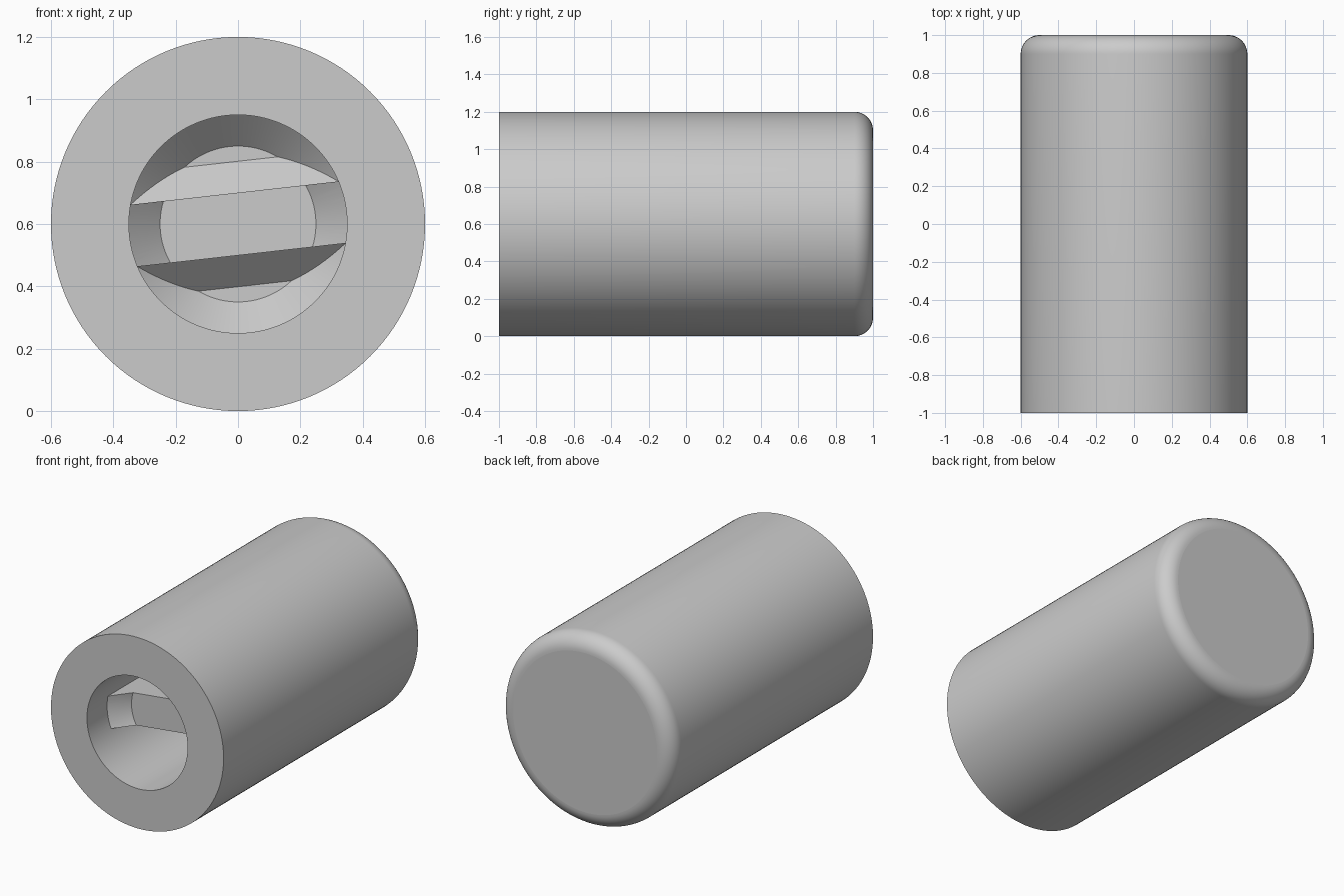
import bpy
import bmesh
import math
from mathutils import Matrix, Vector

cube = bpy.data.objects.get("Cube")
if cube:
    bpy.data.objects.remove(cube, do_unlink=True)

RADIUS, HOLE, CHAMFER, FRONT, BACK = 0.6, 0.35, 0.1, -1.0, 1.0
FLOOR = 0.0                      # y of the bottom of the deep hole
BAR_FRONT = FRONT + 0.2          # y of the bar's front
TILT = math.radians(6.4)
SEGMENTS = 128

grey = bpy.data.materials.new("light_grey")
grey.use_nodes = True
grey.diffuse_color = (0.6, 0.6, 0.6, 1)
grey.node_tree.nodes["Principled BSDF"].inputs["Base Color"].default_value = grey.diffuse_color


def finish(name, bm):
    bmesh.ops.recalc_face_normals(bm, faces=bm.faces)
    mesh = bpy.data.meshes.new(name)
    bm.to_mesh(mesh)
    bm.free()
    mesh.materials.append(grey)
    obj = bpy.data.objects.new(name, mesh)
    bpy.context.collection.objects.link(obj)
    return obj


def revolve(name, profile):
    """Turn (radius, y) points about the long axis and cap both ends."""
    bm = bmesh.new()
    rings = []
    for r, y in profile:
        angles = [2 * math.pi * i / SEGMENTS for i in range(SEGMENTS)]
        rings.append([bm.verts.new((r * math.cos(a), y, RADIUS + r * math.sin(a)))
                      for a in angles])
    for a, b in zip(rings, rings[1:]):
        for i in range(SEGMENTS):
            j = (i + 1) % SEGMENTS
            bm.faces.new((a[i], a[j], b[j], b[i]))
    bm.faces.new(rings[0])
    bm.faces.new(rings[-1])
    return finish(name, bm)


def boolean(target, tool, operation):
    mod = target.modifiers.new(operation.lower(), 'BOOLEAN')
    mod.object, mod.operation, mod.solver = tool, operation, 'EXACT'
    bpy.ops.object.select_all(action='DESELECT')
    bpy.context.view_layer.objects.active = target
    target.select_set(True)
    bpy.ops.object.modifier_apply(modifier=mod.name)
    bpy.data.objects.remove(tool, do_unlink=True)


# Cylinder with a rounded back edge and a deep hole with a chamfered floor
fillet = [(RADIUS - CHAMFER + CHAMFER * math.cos(t), BACK - CHAMFER + CHAMFER * math.sin(t))
          for t in (math.pi / 2 * i / 12 for i in range(13))]
hole = [(HOLE - CHAMFER, FLOOR), (HOLE, FLOOR - CHAMFER), (HOLE, FRONT)]
body = revolve("cylinder_body", hole + [(RADIUS, FRONT)] + fillet)

# Bar across the hole, flared where it meets the floor
half = [(0.1, BAR_FRONT), (0.1, FLOOR - CHAMFER), (0.2, FLOOR), (0.2, FLOOR + 0.05)]
outline = half + [(-z, y) for z, y in reversed(half)]
bm = bmesh.new()
end = bm.faces.new([bm.verts.new((-0.45, y, z)) for z, y in outline])
extruded = bmesh.ops.extrude_face_region(bm, geom=[end], use_keep_orig=True)
bmesh.ops.translate(bm, vec=Vector((0.9, 0, 0)),
                    verts=[v for v in extruded["geom"] if isinstance(v, bmesh.types.BMVert)])
bmesh.ops.transform(bm, verts=bm.verts,
                    matrix=Matrix.Translation((0, 0, RADIUS)) @ Matrix.Rotation(-TILT, 4, 'Y'))
bar = finish("cross_bar", bm)

# Shallow conical dish in the bar's front
dish = revolve("dish_cutter", [(HOLE + CHAMFER, BAR_FRONT - CHAMFER),
                               (HOLE - CHAMFER, BAR_FRONT + CHAMFER)])
dish.hide_render = True
boolean(bar, dish, 'DIFFERENCE')
boolean(body, bar, 'UNION')

# Smooth round walls, flat end faces
bpy.ops.object.shade_smooth_by_angle(angle=math.radians(30))
for face in body.data.polygons:
    if abs(face.normal.y) > 0.999:
        face.use_smooth = False
